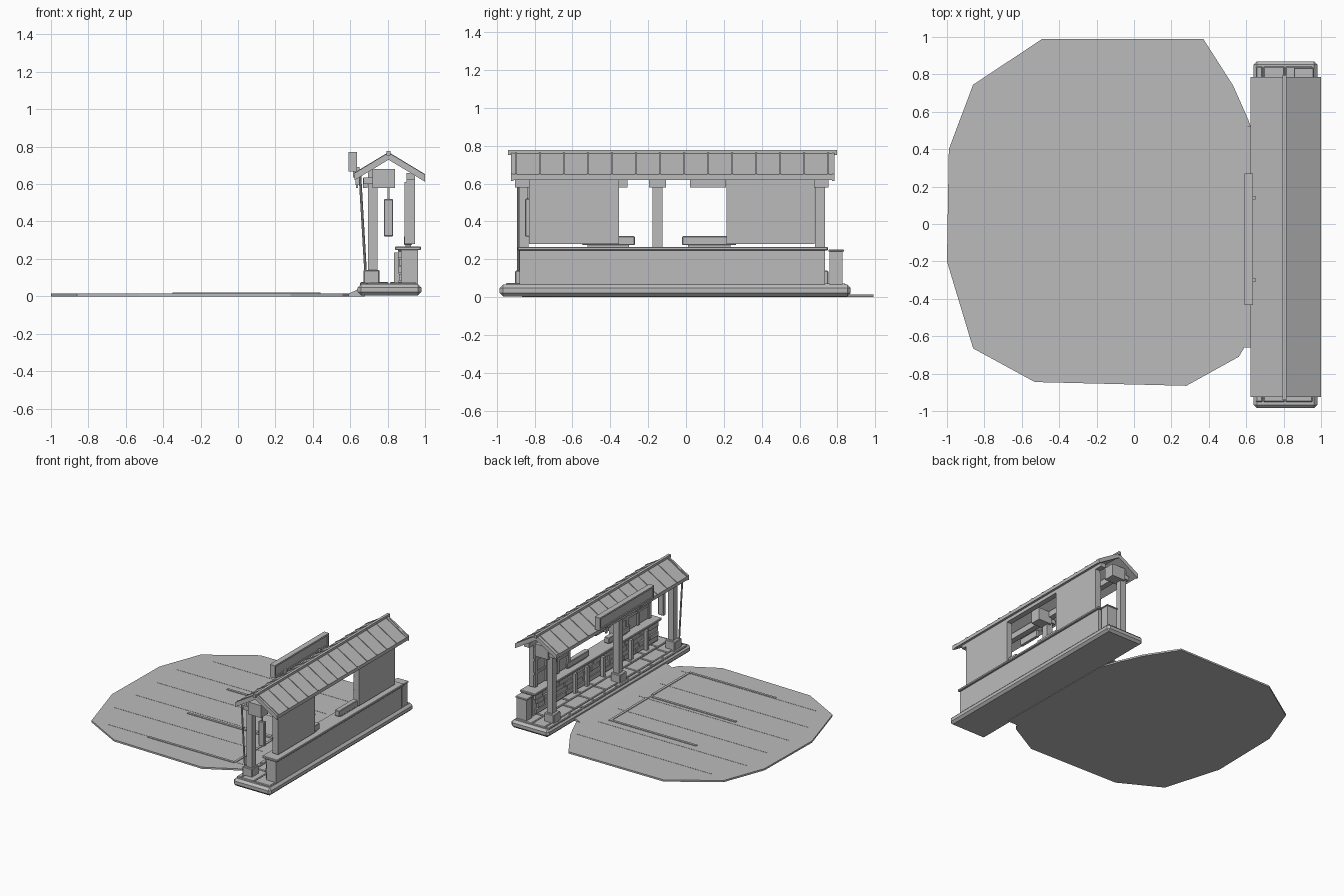
import bpy, bmesh, random
from math import hypot
from mathutils import Vector

random.seed(4)
cube = bpy.data.objects.get("Cube")
if cube:
    bpy.data.objects.remove(cube, do_unlink=True)

grey = bpy.data.materials.new("plain_grey")
grey.use_nodes = True
grey.diffuse_color = (0.5, 0.5, 0.5, 1)
grey.node_tree.nodes["Principled BSDF"].inputs["Base Color"].default_value = (0.5, 0.5, 0.5, 1)


def finish(name, bm):
    bmesh.ops.recalc_face_normals(bm, faces=bm.faces)
    me = bpy.data.meshes.new(name)
    bm.to_mesh(me)
    bm.free()
    me.materials.append(grey)
    ob = bpy.data.objects.new(name, me)
    bpy.context.collection.objects.link(ob)
    return ob


def box(name, x, y, z, bevel=0):
    """Box given by its (low, high) range on each axis."""
    bm = bmesh.new()
    bmesh.ops.create_cube(bm, size=1)
    for v in bm.verts:
        v.co = [r[0] if c < 0 else r[1] for c, r in zip(v.co, (x, y, z))]
    ob = finish(name, bm)
    if bevel:
        mod = ob.modifiers.new("bevel", "BEVEL")
        mod.width, mod.segments = bevel, 1
    return ob


def prism(name, points, depth):
    """Extrude a closed polygon of 3D points along a vector."""
    bm = bmesh.new()
    face = bm.faces.new([bm.verts.new(p) for p in points])
    ext = bmesh.ops.extrude_face_region(bm, geom=[face])
    verts = [g for g in ext["geom"] if isinstance(g, bmesh.types.BMVert)]
    bmesh.ops.translate(bm, verts=verts, vec=depth)
    return finish(name, bm)


def around(c, half):
    return (c - half, c + half)


# Ground slab with joints and bay markings
outline = [(-0.49, 0.99), (0.37, 0.99), (0.53, 0.74), (0.61, 0.56), (0.67, 0.4), (0.68, -0.66),
           (0.59, -0.66), (0.56, -0.71), (0.28, -0.865), (-0.53, -0.845), (-0.86, -0.665),
           (-1, -0.2), (-0.99, 0.4), (-0.86, 0.745)]
prism("ground_slab", [(x, y, 0) for x, y in outline], (0, 0, 0.014))
for i in range(6):
    y = 0.7 - i * 0.27
    end = 0.72 if abs(y) > 0.5 else 0.85
    box("ground_joint", (-end, min(end, 0.55) - 0.05), around(y, 0.003), (0.012, 0.0155))
for y in (0.36, -0.15, -0.66):
    box("bay_line", (-0.35, 0.43), around(y, 0.01), (0.012, 0.019))
for low, high in ((-0.66, -0.18), (-0.12, 0.37)):
    box("bay_end_line", (0.42, 0.44), (low, high), (0.012, 0.019))
prism("kerb_ramp", [(0.585, -0.66, 0.012), (0.66, -0.66, 0.012), (0.66, -0.66, 0.045)], (0, 1.18, 0))

# Platform and paving
box("platform", (0.64, 0.98), (-0.985, 0.87), (0.004, 0.066), 0.018)
for row, (x0, x1) in enumerate(((0.652, 0.688), (0.692, 0.805), (0.81, 0.955))):
    count = (12, 9, 11)[row]
    step = 1.80 / count
    for i in range(count):
        y = -0.955 + i * step
        box("paving_slab", (x0, x1), (y + 0.003, y + step - 0.003),
            (0.055, 0.072 + random.uniform(0, 0.004)), 0.005)

# Low wall with capping and stone facing
box("low_wall", (0.872, 0.962), (-0.88, 0.735), (0.06, 0.25))
box("wall_capping", (0.84, 0.978), (-0.89, 0.75), (0.247, 0.266), 0.004)
for row in range(4):
    y = -0.87
    while y < 0.68:
        width = random.uniform(0.09, 0.16)
        z = 0.085 + row * 0.04
        box("facing_stone", (random.uniform(0.855, 0.866), 0.88), (y, min(y + width, 0.73) - 0.006),
            (z, z + 0.035))
        y += width
for y in (0.5, 0.22, 0.07, -0.14, -0.5, -0.7):
    box("wall_pilaster", (0.835, 0.86), around(y, 0.014), (0.07, 0.235))
box("end_pier", (0.862, 0.955), (0.757, 0.828), (0.06, 0.245))
box("end_pier_cap", (0.855, 0.962), (0.752, 0.835), (0.24, 0.252), 0.004)

# Upper wall panels, with framing on the inner face
for y0, y1 in ((-0.83, -0.355), (0.215, 0.68)):
    box("wall_panel", (0.902, 0.945), (y0, y1), (0.28, 0.63))
    for i in range(4):
        yc = y0 + 0.02 + i * (y1 - y0 - 0.04) / 3
        box("panel_stud", (0.89, 0.905), around(yc, 0.015), (0.28, 0.61))
    for z in (0.39, 0.5):
        box("panel_rail", (0.894, 0.905), (y0, y1), around(z, 0.01))
for y0, y1 in ((-0.55, -0.27), (-0.02, 0.265)):
    box("sill_box", (0.887, 0.93), (y0, y1), (0.275, 0.322), 0.004)
    box("sill_foot", (0.895, 0.925), (y0 + 0.03, y1 - 0.03), (0.262, 0.28))

# Posts with plinths and brackets
for y in (-0.857, -0.15, 0.707):
    box("post_plinth", (0.67, 0.757), around(y, 0.045), (0.065, 0.14), 0.005)
    box("post", (0.695, 0.745), around(y, 0.026), (0.13, 0.665))
    box("post_bracket", (0.72, 0.84), around(y, 0.045), (0.58, 0.68))
    box("post_capital", (0.672, 0.76), around(y, 0.035), (0.60, 0.635))
box("eave_beam", (0.697, 0.743), (-0.88, 0.74), (0.632, 0.68))
box("rear_beam", (0.9, 0.945), (-0.88, 0.74), (0.625, 0.66))


# Pitched roof with battens
def roof_slope(name, eave, y0, y1, low, high):
    """Slab following one slope, from its low to high offset."""
    ridge_z, fall = 0.737, 0.11 if eave < 0.8 else 0.117
    pts = [(0.805, y0, ridge_z + low), (eave, y0, ridge_z - fall + low),
           (eave, y0, ridge_z - fall + high), (0.805, y0, ridge_z + high)]
    return prism(name, pts, (0, y1 - y0, 0))


for eave in (0.622, 0.999):
    roof_slope("roof_slope", eave, -0.925, 0.785, 0, 0.028)
    for i in range(14):
        y = -0.9 + i * 0.1271
        roof_slope("roof_batten", eave, y - 0.004, y + 0.004, 0.02, 0.034)
    for y in (-0.925, 0.77):
        roof_slope("barge_board", eave, y, y + 0.015, -0.007, 0.031)
box("ridge_cap", (0.794, 0.816), (-0.94, 0.797), (0.752, 0.777))

# Long sign board on the eave
box("sign_board", (0.597, 0.628), (-0.425, 0.262), (0.677, 0.763))
for z in (0.675, 0.765):
    box("sign_frame_rail", (0.59, 0.635), (-0.432, 0.27), around(z, 0.007))
for y in (-0.425, 0.263):
    box("sign_frame_end", (0.59, 0.635), around(y, 0.007), (0.67, 0.77))
for y in (-0.3, 0.14):
    box("sign_support", (0.615, 0.65), around(y, 0.01), (0.635, 0.69))

# Hanging lights, lamp and end plaque
for y0, y1 in ((-0.5, -0.31), (0.022, 0.21)):
    box("hanging_light", (0.668, 0.692), (y0, y1), (0.58, 0.632))
box("small_lamp", (0.627, 0.647), around(0.12, 0.02), (0.595, 0.64))
box("lamp_tip", (0.632, 0.642), around(0.12, 0.008), (0.58, 0.6))
box("end_plaque", (0.78, 0.83), (-0.85, -0.822), (0.32, 0.52), 0.004)
box("plaque_hanger", (0.80, 0.81), (-0.84, -0.832), (0.515, 0.6))

# Leaning pole beside the end post
bottom, top = Vector((0.682, -0.885, 0.13)), Vector((0.652, -0.885, 0.645))
bm = bmesh.new()
bmesh.ops.create_cone(bm, cap_ends=True, segments=8, radius1=0.007, radius2=0.007,
                      depth=(top - bottom).length)
pole = finish("leaning_pole", bm)
pole.location = (top + bottom) / 2
pole.rotation_euler = (top - bottom).to_track_quat("Z", "Y").to_euler()
